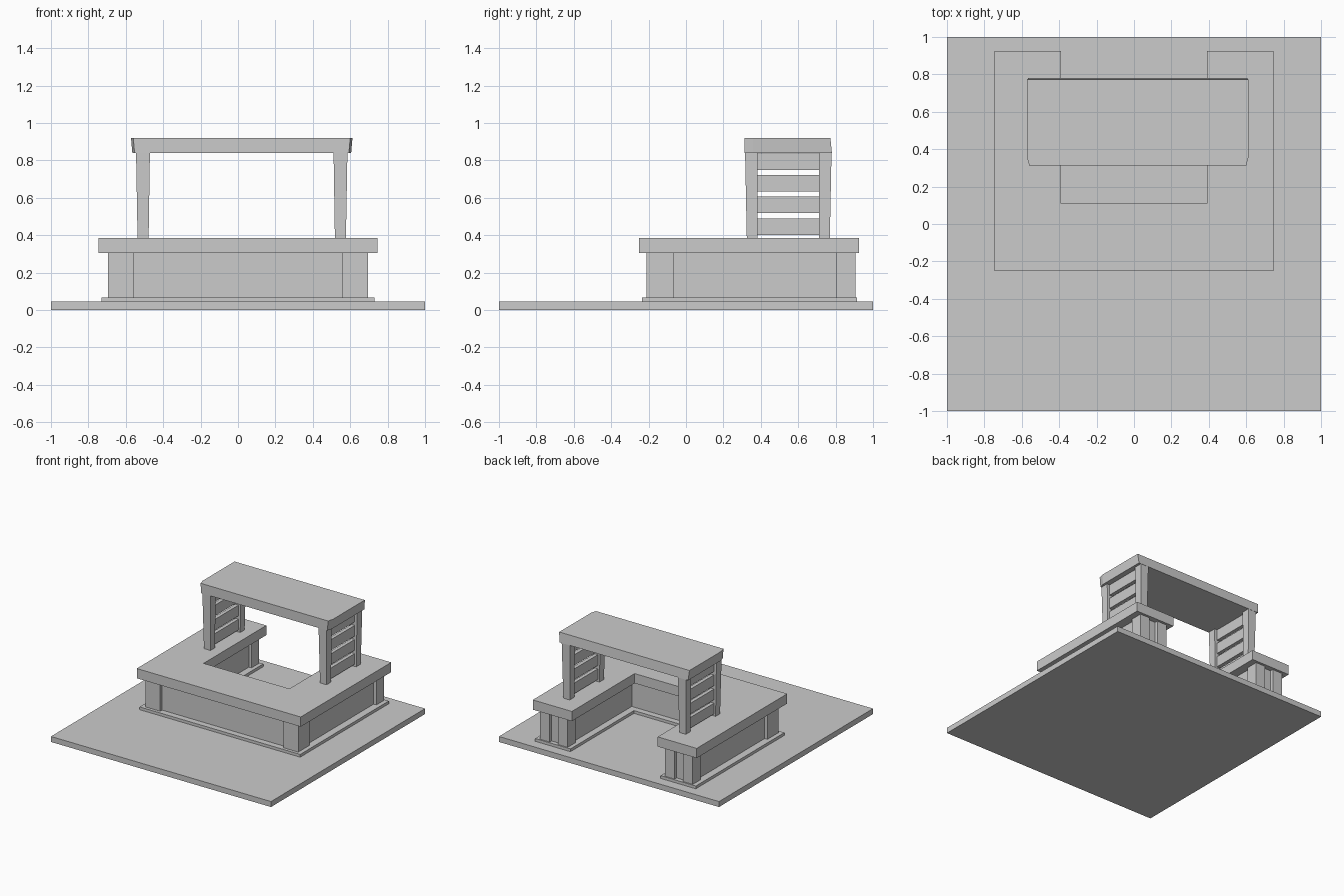
import bpy, bmesh

if "Cube" in bpy.data.objects:
    bpy.data.objects.remove(bpy.data.objects["Cube"], do_unlink=True)

grey = bpy.data.materials.new("plain grey")
grey.use_nodes = True
color = (0.6, 0.6, 0.6, 1)
grey.diffuse_color = color
grey.node_tree.nodes["Principled BSDF"].inputs["Base Color"].default_value = color


def loft(name, lower, upper, z0, z1):
    """Closed solid between two outlines with the same point count."""
    bm = bmesh.new()
    a = [bm.verts.new((x, y, z0)) for x, y in lower]
    b = [bm.verts.new((x, y, z1)) for x, y in upper]
    bm.faces.new(a[::-1])
    bm.faces.new(b)
    for i in range(len(a)):
        j = (i + 1) % len(a)
        bm.faces.new((a[i], a[j], b[j], b[i]))
    bmesh.ops.recalc_face_normals(bm, faces=bm.faces)
    mesh = bpy.data.meshes.new(name)
    bm.to_mesh(mesh)
    bm.free()
    mesh.materials.append(grey)
    obj = bpy.data.objects.new(name, mesh)
    bpy.context.collection.objects.link(obj)
    return obj


def rect(x0, x1, y0, y1):
    return [(x0, y0), (x1, y0), (x1, y1), (x0, y1)]


def box(name, x0, x1, y0, y1, z0, z1):
    return loft(name, rect(x0, x1, y0, y1), rect(x0, x1, y0, y1), z0, z1)


def u_shape(name, out, inn, front, inner, back, z0, z1):
    """Counter layer: a U open towards the back."""
    pts = [(-out, front), (out, front), (out, back), (inn, back),
           (inn, inner), (-inn, inner), (-inn, back), (-out, back)]
    return loft(name, pts, pts, z0, z1)


# Ground slab and U-shaped counter
box("ground_slab", -1, 1, -1, 1, 0, 0.045)
u_shape("counter_plinth", 0.73, 0.41, -0.235, 0.09, 0.915, 0.045, 0.068)
u_shape("counter_panels", 0.67, 0.465, -0.185, 0.04, 0.88, 0.068, 0.305)
u_shape("counter_top", 0.745, 0.39, -0.25, 0.11, 0.925, 0.305, 0.385)

# Posts framing the counter panels
for side, s in (("right", -1), ("left", 1)):
    for name, a, b, y0, y1 in (
            ("front_corner_post", 0.56, 0.695, -0.21, -0.065),
            ("back_outer_post", 0.605, 0.695, 0.805, 0.905),
            ("back_inner_post", 0.442, 0.53, 0.805, 0.905)):
        x0, x1 = sorted((s * a, s * b))
        box(f"{side}_{name}", x0, x1, y0, y1, 0.068, 0.305)

# Canopy supports: tapered posts with slats between them
mid_x, mid_y = 0.02, 0.547
for side, s in (("right", -1), ("left", 1)):
    for end, t in (("front", -1), ("back", 1)):
        def foot(xa, xb, ya, yb):
            return rect(*sorted((mid_x + s * xa, mid_x + s * xb)),
                        *sorted((mid_y + t * ya, mid_y + t * yb)))
        loft(f"{side}_{end}_canopy_post", foot(0.498, 0.557, 0.164, 0.222),
             foot(0.491, 0.565, 0.164, 0.231), 0.385, 0.84)
    for i in range(4):
        z = 0.402 + i * 0.116
        x = mid_x + s * 0.528
        box(f"{side}_slat_{i + 1}", x - 0.015, x + 0.015, 0.375, 0.718,
            z, z + 0.088)

# Canopy board with lightly clipped corners
def clipped(hx, y0, y1):
    cx, cy = 0.012, 0.045
    return [(mid_x - hx + cx, y0), (mid_x + hx - cx, y0),
            (mid_x + hx, y0 + cy), (mid_x + hx, y1),
            (mid_x - hx, y1), (mid_x - hx, y0 + cy)]


loft("canopy_board", clipped(0.585, 0.313, 0.78),
     clipped(0.592, 0.313, 0.772), 0.84, 0.92)
